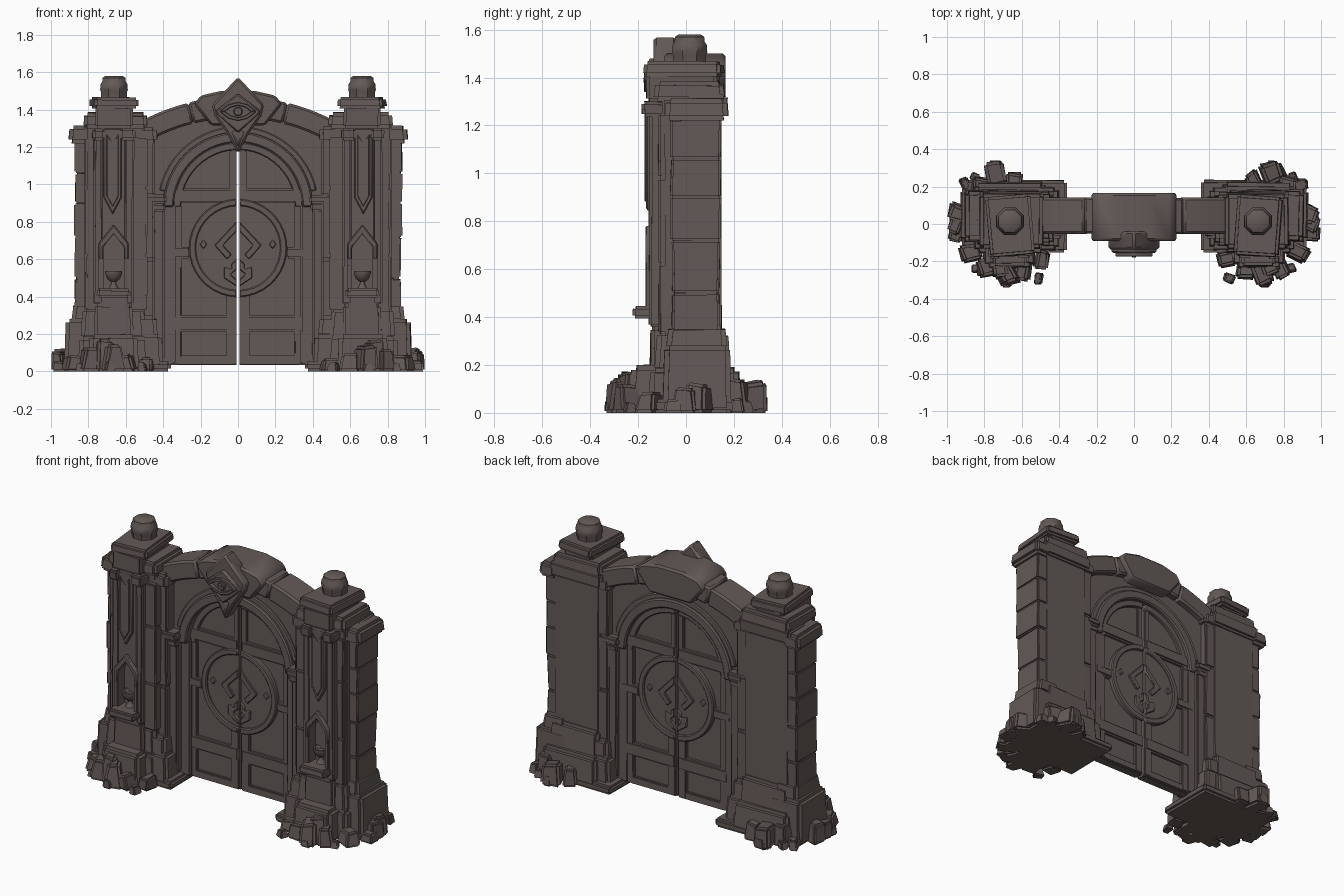
import bpy, bmesh, math, random
from mathutils import Vector, Matrix

random.seed(4)
stone = bpy.data.materials.new("dark_stone")
stone.diffuse_color = (0.125, 0.101, 0.094, 1)


def finish(bm, name, bev=0.0, seg=1):
    bmesh.ops.recalc_face_normals(bm, faces=bm.faces)
    if bev:
        edges = [e for e in bm.edges if e.calc_face_angle(0) > 0.6]
        bmesh.ops.bevel(bm, geom=edges, offset=bev, segments=seg, affect='EDGES', clamp_overlap=True)
    me = bpy.data.meshes.new(name)
    bm.to_mesh(me)
    bm.free()
    me.materials.append(stone)
    ob = bpy.data.objects.new(name, me)
    bpy.context.collection.objects.link(ob)
    bpy.ops.object.select_all(action='DESELECT')
    ob.select_set(True)
    bpy.context.view_layer.objects.active = ob
    bpy.ops.object.shade_smooth_by_angle(angle=math.radians(40))
    return ob


def block(name, x, y, z, s=1, bev=0.012, taper=0.0, jit=0.004, rot=0.0):
    """Worn stone block between ranges x, y, z; s=-1 mirrors it; taper shrinks its top."""
    bm = bmesh.new()
    bmesh.ops.create_cube(bm, size=1)
    cx, cy = sum(x) / 2, sum(y) / 2
    for v in bm.verts:
        up = v.co.z > 0
        hx = (x[1] - x[0]) / 2 - (taper if up else 0)
        hy = (y[1] - y[0]) / 2 - (taper if up else 0)
        p = Vector((math.copysign(hx, v.co.x), math.copysign(hy, v.co.y), 0))
        p.rotate(Matrix.Rotation(rot, 3, 'Z'))
        j = [random.uniform(-jit, jit) for _ in range(3)]
        px, py = min(1, cx + p.x + j[0]), max(-.34, min(.34, cy + p.y + j[1]))
        v.co = (s * px, py, z[1] + j[2] if up else z[0])
    return finish(bm, name, bev, 2)


def prism(name, pts, y0, y1, s=1, bev=0.006):
    """Outline in x-z pushed from y0 to y1."""
    bm = bmesh.new()
    a = [bm.verts.new((s * px, y0, pz)) for px, pz in pts]
    b = [bm.verts.new((s * px, y1, pz)) for px, pz in pts]
    n = len(pts)
    bm.faces.new(a)
    bm.faces.new(b[::-1])
    for i in range(n):
        bm.faces.new((a[i], b[i], b[(i + 1) % n], a[(i + 1) % n]))
    return finish(bm, name, bev)


def arc(cz, r, a0, a1, n):
    angs = [math.radians(a0 + (a1 - a0) * i / n) for i in range(n + 1)]
    return [(r * math.cos(a), cz + r * math.sin(a)) for a in angs]


def band(cz, r0, r1, a0, a1, n):
    return arc(cz, r1, a0, a1, n) + arc(cz, r0, a1, a0, n)


def lathe(name, prof, x, y, n=8):
    bm = bmesh.new()
    rows = [[bm.verts.new((x + r * math.cos((i + .5) * math.tau / n),
                           y + r * math.sin((i + .5) * math.tau / n), z)) for i in range(n)] for r, z in prof]
    for p, q in zip(rows, rows[1:]):
        for i in range(n):
            bm.faces.new((p[i], p[(i + 1) % n], q[(i + 1) % n], q[i]))
    bm.faces.new(rows[0])
    bm.faces.new(rows[-1])
    return finish(bm, name)


def rock(name, x, y, r, h, s):
    """Chunky tapered boulder."""
    k = random.uniform(.8, 1.1)
    block(name, (x - r * k, x + r * k), (y - r / k, y + r / k), (0, h), s, r * .22, r * .25, r * .2,
          random.uniform(-.5, .5))


for s in (1, -1):
    # stepped base of each pillar
    block("base_plinth", (.36, .92), (-.15, .235), (0, .055), s, .015)
    block("base_inner", (.40, .60), (-.14, .20), (0, .20), s, .02, .008)
    block("base_inner_step", (.43, .60), (-.12, .175), (.18, .30), s, .02, .008)
    block("base_main", (.47, .86), (-.16, .23), (0, .19), s, .02, .012)
    block("base_main_step", (.49, .84), (-.13, .185), (.17, .34), s, .02, .012)
    block("base_outer", (.70, .93), (-.10, .19), (0, .28), s, .02, .008)
    block("base_outer_step", (.72, .89), (-.085, .17), (.26, .37), s, .02, .01)
    block("base_front", (.53, .805), (-.24, .0), (0, .20), s, .022, .012)
    block("base_front_step", (.56, .77), (-.15, .0), (.18, .36), s, .014, .004)

    # main pier and outer buttress of stacked stones
    block("pier", (.50, .82), (-.10, .148), (.25, 1.32), s, .012, 0, .002)
    cuts = [.33, .50, .72, .90, 1.06, 1.23]
    for z0, z1 in zip(cuts, cuts[1:]):
        d = random.uniform(-.005, .005)
        block("buttress_stone", (.75, .872 + d), (-.06 - d, .142 + d), (z0, z1), s, .008)
    for z0, z1 in ((.33, .62), (.62, .98), (.98, 1.25)):
        block("pier_inner_stone", (.485, .57), (-.125, .10), (z0, z1), s, .008, 0, .002)
        block("pier_front_stone", (.75, .815), (-.115, .10), (z0, z1), s, .008, 0, .002)

    # caps of the pier
    block("cap_outer", (.79, .907), (-.088, .178), (1.22, 1.315), s, .02, .006)
    block("cap_inner", (.43, .58), (-.10, .16), (1.22, 1.31), s, .02, .004)
    block("cap_back", (.48, .84), (.0, .172), (1.24, 1.33), s, .014)
    block("cap_top", (.48, .83), (-.135, .165), (1.30, 1.385), s, .018, .008)
    block("pillar_head", (.565, .76), (-.165, .13), (1.30, 1.42), s, .012)
    block("top_slab", (.54, .785), (-.17, .155), (1.405, 1.465), s, .014, .004, .004, -.08)
    lathe("finial", [(.074, 1.455), (.074, 1.49), (.080, 1.505), (.078, 1.535), (.068, 1.55), (.066, 1.57), (.05, 1.58)],
          s * .663, .015)

    # front pilaster with a gabled niche
    block("pilaster_core", (.57, .76), (-.095, .0), (.30, 1.35), s, .008, 0, .001)
    block("pilaster_foot", (.58, .75), (-.14, -.05), (.30, .42), s, .01)
    for x0, x1 in ((.557, .608), (.722, .773)):
        block("pilaster_side", (x0, x1), (-.155, -.05), (.36, 1.25), s, .01)
    prism("pilaster_upper", [(.60, .66), (.665, .74), (.73, .66), (.73, 1.33), (.60, 1.33)], -.148, -.05, s)
    prism("niche_gable", [(.585, .60), (.585, .685), (.665, .785), (.745, .685), (.745, .60),
                          (.72, .60), (.72, .665), (.665, .735), (.61, .665), (.61, .60)], -.170, -.09, s)
    for x in (.5975, .7325):
        block("niche_post", (x - .0125, x + .0125), (-.168, -.09), (.43, .62), s, .004, 0, .001)
    block("niche_shelf", (.575, .755), (-.222, -.08), (.395, .445), s, .012)
    lathe("niche_bowl", [(.03, .44), (.022, .455), (.014, .465), (.014, .48), (.036, .495), (.048, .525), (.048, .538),
                         (.038, .538), (.028, .52)], s * .665, -.122, 10)

    # hanging banner relief and its bar
    prism("banner", [(.622, 1.30), (.622, .93), (.67, .84), (.718, .93), (.718, 1.30)], -.166, -.12, s)
    prism("banner_field", [(.638, 1.27), (.638, .94), (.67, .88), (.702, .94), (.702, 1.27), (.67, 1.22)], -.174, -.14, s, .003)
    for x0, x1 in ((.55, .63), (.71, .78)):
        block("pilaster_band", (x0, x1), (-.183, -.06), (1.235, 1.30), s, .012)

    # stepped jambs and imposts
    block("jamb_inner", (.335, .41), (.0, .10), (.04, .90), s, .008, 0, .002)
    block("jamb_middle", (.395, .46), (-.04, .125), (.06, .90), s, .01, 0, .003)
    for z0, z1 in ((.25, .60), (.60, .94), (.94, 1.24)):
        block("jamb_outer", (.445, .52), (-.075, .14), (z0, z1), s, .01, 0, .002)
    block("impost", (.38, .49), (-.075, .145), (.895, .945), s, .014)
    block("impost_neck", (.39, .48), (-.06, .135), (.855, .90), s, .01)

    # door leaf, rim and straps
    leaf = [(.008, .035), (.39, .035), (.39, .86)] + arc(.88, .385, 2, 88.8, 14)
    prism("door_leaf", leaf, .035, .075, s, 0)
    prism("door_rim", band(.88, .305, .345, 0, 88.5, 12), .015, .095, s, .005)
    block("door_side_rail", (.30, .345), (.018, .093), (.04, .89), s, .006, 0, .001)
    block("door_middle_stile", (.008, .045), (.02, .09), (.92, 1.185), s, .005, 0, 0)
    block("door_foot_stile", (.008, .065), (.018, .092), (.04, .42), s, .006, 0, 0)
    for z0, z1 in ((.215, .30), (.90, .98)):
        block("door_strap", (.008, .36), (.012, .10), (z0, z1), s, .01, 0, 0)
    block("door_bottom_rail", (.008, .33), (.02, .09), (.036, .085), s, .006, 0, 0)
    block("door_hinge", (.255, .385), (.008, .104), (.605, .665), s, .01, 0, .002)

    # round emblem, split between the leaves
    prism("emblem_disc", arc(.66, .235, -88, 88, 18), .02, .092, s, 0)
    prism("emblem_ring", band(.66, .225, .262, -88, 88, 18), .006, .105, s, .006)
    prism("emblem_diamond", [(.008, .80), (.125, .675), (.06, .60), (.035, .625), (.08, .675), (.008, .75)], .006, .105, s, .004)
    prism("emblem_hook", [(.008, .60), (.035, .575), (.035, .545), (.075, .56), (.075, .50), (.008, .455), (.008, .49),
                          (.04, .52), (.008, .545)], .006, .105, s, .004)
    prism("emblem_stud", [(.165, .68), (.185, .655), (.205, .68), (.185, .705)], .01, .102, s, .004)

    # rubble round the foot
    rubble = [(.955, .0, .05, .10), (.95, -.05, .045, .06), (.93, .05, .06, .12), (.875, -.15, .055, .09),
              (.60, -.24, .06, .09), (.68, -.26, .065, .14), (.78, -.23, .06, .12), (.69, -.31, .035, .05),
              (.51, -.29, .028, .05), (.84, -.235, .025, .04), (.49, -.19, .05, .07),
              (.74, .27, .07, .13), (.64, .23, .05, .11), (.82, .21, .05, .14), (.85, .25, .025, .05),
              (.90, .215, .03, .06), (.72, -.22, .06, .17), (.75, .31, .04, .07)]
    for x, y, r, h in rubble:
        rock("rubble", x, y, r, h, s)

# arch: inner ring, spandrel wall and segmented hood
prism("arch_ring", band(.88, .343, .40, 0, 180, 28), -.03, .12, 1, .008)
prism("arch_ring_outer", band(.88, .395, .43, 12, 168, 24), -.012, .105, 1, .006)
prism("spandrel", arc(.37, 1.05, 61.5, 118.5, 16) + [(-.50, .90), (-.39, .90)] + arc(.88, .385, 177, 3, 24)
      + [(.39, .90), (.50, .90)], .0, .095, 1, 0)
for a0, a1 in ((62, 76), (76, 90), (90, 104), (104, 118)):
    d = random.uniform(-.003, .003)
    prism("hood_stone", band(.37, .985, 1.10 + d, a0, a1, 5), -.052 + d, .142 + d, 1, .012)

# keystone with a kite shield and an eye
prism("keystone", [(-.145, 1.315), (.145, 1.315), (.235, 1.43), (.20, 1.475), (.09, 1.50), (-.09, 1.50), (-.20, 1.475),
                   (-.235, 1.43)], -.09, .165, 1, .012)
prism("kite", [(0, 1.575), (.14, 1.425), (.125, 1.365), (.06, 1.275), (0, 1.165), (-.06, 1.275), (-.125, 1.365),
               (-.14, 1.425)], -.135, -.04, 1, .012)
prism("kite_face", [(0, 1.485), (.125, 1.39), (0, 1.275), (-.125, 1.39)], -.155, -.10, 1, .008)
prism("kite_point", [(-.035, 1.285), (.035, 1.285), (0, 1.195)], -.15, -.10, 1, .008)
for s in (1, -1):
    prism("eyelid", [(-.10, 1.39), (-.05, 1.39 + s * .038), (0, 1.39 + s * .05), (.05, 1.39 + s * .038), (.10, 1.39),
                     (.07, 1.39), (.04, 1.39 + s * .022), (0, 1.39 + s * .032), (-.04, 1.39 + s * .022), (-.07, 1.39)],
          -.175, -.13, 1, .003)
prism("iris", arc(1.39, .024, 0, 330, 11), -.172, -.13, 1, .004)
prism("pupil", arc(1.39, .010, 0, 315, 7), -.178, -.13, 1, 0)
